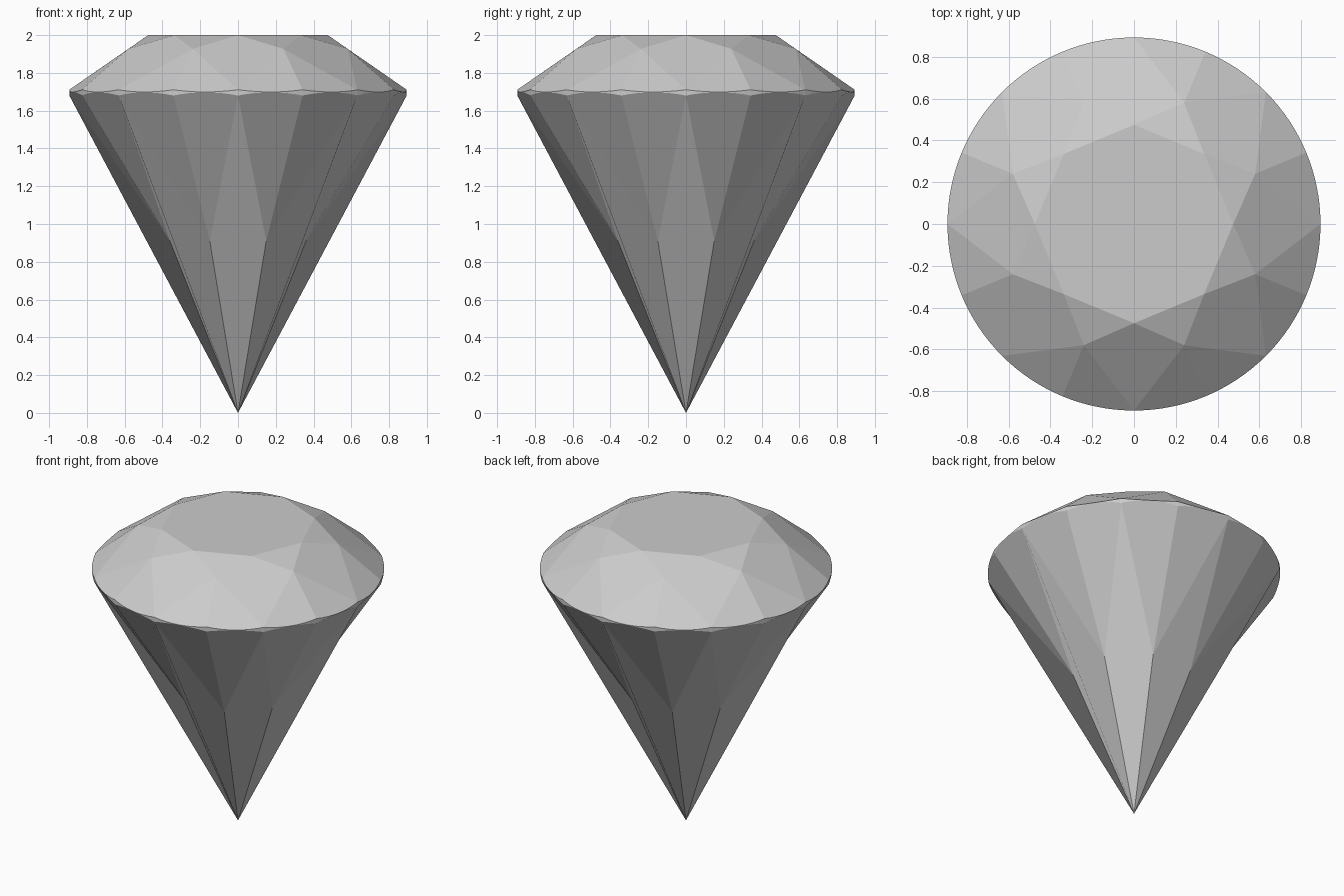
import bpy, bmesh
from math import sin, cos, radians

if "Cube" in bpy.data.objects:
    bpy.data.objects.remove(bpy.data.objects["Cube"])

SEG = 8            # girdle steps per 22.5 degree facet
N = 16 * SEG
R = 0.893

bm = bmesh.new()


def vert(r, deg, z):
    a = radians(deg)
    return bm.verts.new((r * cos(a), r * sin(a), z))


def girdle(z_mid, z_tip):
    # scalloped ring: z_tip at facet corners, z_mid between them
    ring = []
    for i in range(N):
        t = 2 * (i % SEG) / SEG - 1
        ring.append(vert(R, 360 * i / N, z_mid + (z_tip - z_mid) * t * t))
    return ring


def arc(ring, k):
    # girdle points spanning facet k (22.5 degrees each)
    return [ring[(k * SEG + j) % N] for j in range(SEG + 1)]


table = [vert(0.475, 45 * i, 2.0) for i in range(8)]
crown = [vert(0.628, 45 * i + 22.5, 1.927) for i in range(8)]
upper = girdle(1.699, 1.711)
lower = girdle(1.697, 1.68)
pavilion = [vert(0.39, 45 * i + 22.5, 0.91) for i in range(8)]
culet = bm.verts.new((0, 0, 0))

# table
bm.faces.new(table)
for i in range(8):
    n = (i + 1) % 8
    # star and kite facets of the crown
    bm.faces.new((table[i], crown[i], table[n]))
    bm.faces.new((table[i], crown[i - 1], upper[2 * i * SEG], crown[i]))
    # main pavilion facet
    bm.faces.new((culet, pavilion[i], lower[2 * i * SEG], pavilion[i - 1]))
    # girdle half facets above and below
    for k in (2 * i, 2 * i + 1):
        bm.faces.new([crown[i]] + arc(upper, k))
        bm.faces.new([pavilion[i]] + arc(lower, k)[::-1])

# girdle band
for i in range(N):
    j = (i + 1) % N
    bm.faces.new((lower[i], lower[j], upper[j], upper[i]))

bmesh.ops.recalc_face_normals(bm, faces=bm.faces)
mesh = bpy.data.meshes.new("cut_gem")
bm.to_mesh(mesh)
bm.free()
gem = bpy.data.objects.new("cut_gem", mesh)
bpy.context.collection.objects.link(gem)
